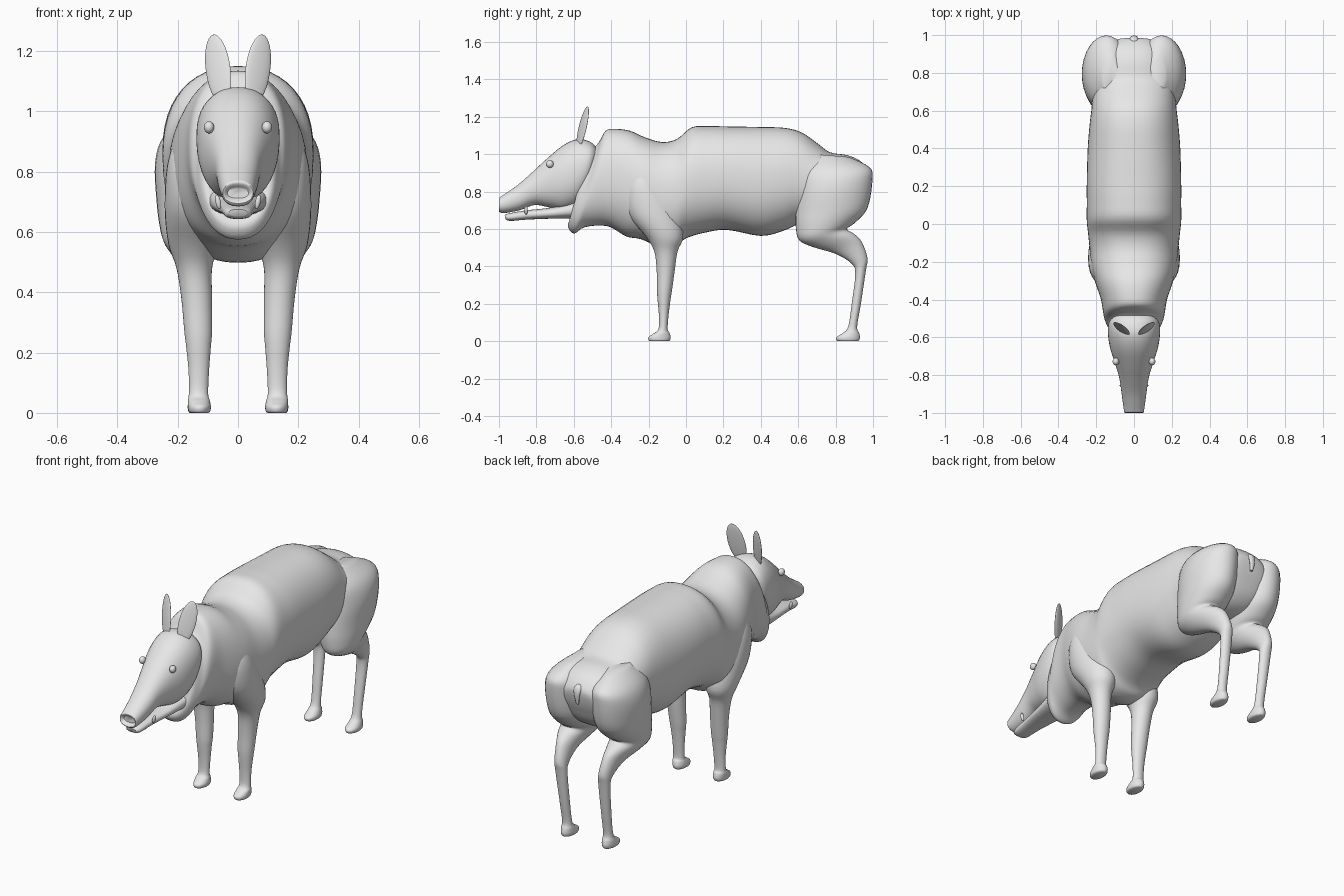
import bpy, bmesh, math
from mathutils import Matrix, Euler, Vector

hide = bpy.data.materials.new("grey_hide")
hide.diffuse_color = (0.8, 0.8, 0.8, 1)


def finish(bm, name, mirror=False):
    bmesh.ops.recalc_face_normals(bm, faces=bm.faces[:])
    mesh = bpy.data.meshes.new(name)
    bm.to_mesh(mesh)
    bm.free()
    ob = bpy.data.objects.new(name, mesh)
    bpy.context.collection.objects.link(ob)
    mesh.materials.append(hide)
    if mirror:
        mod = ob.modifiers.new("mirror", 'MIRROR')
        mod.use_mirror_merge = False
    bpy.ops.object.select_all(action='DESELECT')
    ob.select_set(True)
    bpy.context.view_layer.objects.active = ob
    bpy.ops.object.shade_smooth_by_angle(angle=math.radians(50))
    return ob


def spline(rows, steps):
    """Catmull-Rom interpolation through the stations."""
    out = []
    for i in range(len(rows) - 1):
        p0, p1, p2 = rows[max(i - 1, 0)], rows[i], rows[i + 1]
        p3 = rows[min(i + 2, len(rows) - 1)]
        for s in range(steps):
            t = s / steps
            out.append([0.5 * (2 * b + (c - a) * t + (2 * a - 5 * b + 4 * c - d) * t * t
                               + (3 * b - a - 3 * c + d) * t ** 3)
                        for a, b, c, d in zip(p0, p1, p2, p3)])
    out.append(list(rows[-1]))
    return out


def loft(name, rows, power=2.0, sides=32, steps=4, mirror=False):
    """Station: (y, z) of one edge, (y, z) of the other, half width, x centre."""
    rows = [tuple(r) + (0.0,) * (6 - len(r)) for r in rows]
    bm = bmesh.new()
    rings = []
    for ya, za, yb, zb, w, cx in spline(rows, steps):
        ring = []
        for k in range(sides):
            ang = 2 * math.pi * k / sides
            c, s = math.cos(ang), math.sin(ang)
            u = math.copysign(abs(c) ** (2 / power), c)
            v = math.copysign(abs(s) ** (2 / power), s)
            y = (ya + yb) / 2 + (ya - yb) / 2 * u
            z = (za + zb) / 2 + (za - zb) / 2 * u
            ring.append(bm.verts.new((cx + w * v, y, max(z, 0))))
        rings.append(ring)
    for a, b in zip(rings, rings[1:]):
        for k in range(sides):
            n = (k + 1) % sides
            bm.faces.new((a[k], a[n], b[n], b[k]))
    bm.faces.new(rings[0])
    bm.faces.new(rings[-1])
    return finish(bm, name, mirror)


def ellipsoid(name, centre, radii, rot=(0, 0, 0), mirror=True):
    bm = bmesh.new()
    m = (Matrix.Translation(Vector(centre))
         @ Euler([math.radians(r) for r in rot]).to_matrix().to_4x4()
         @ Matrix.Diagonal((*radii, 1)))
    bmesh.ops.create_uvsphere(bm, u_segments=24, v_segments=16, radius=1, matrix=m)
    return finish(bm, name, mirror)


# Torso with neck, hump, back, belly and rump
loft("torso", [
    (-.56, 1.0, -.60, .67, .09), (-.50, 1.03, -.632, .62, .12),
    (-.465, 1.065, -.60, .575, .14), (-.43, 1.125, -.54, .61, .16),
    (-.38, 1.135, -.42, .615, .175), (-.30, 1.125, -.32, .56, .205),
    (-.22, 1.09, -.24, .545, .225), (-.13, 1.065, -.13, .50, .235),
    (-.05, 1.08, -.05, .51, .243), (.03, 1.143, 0, .55, .25),
    (.12, 1.15, .10, .58, .25), (.22, 1.148, .22, .595, .25),
    (.40, 1.145, .40, .563, .245), (.53, 1.14, .52, .59, .235),
    (.62, 1.115, .60, .625, .225), (.70, 1.06, .68, .63, .22),
    (.77, 1.01, .77, .63, .22), (.86, .995, .86, .65, .20),
    (.93, .965, .92, .70, .17), (.98, .91, .955, .77, .11),
    (.985, .87, .97, .81, .05)], power=2.25, sides=48)

# Head with a dished snout tip
loft("head", [
    (-.982, .745, -.982, .712, .035), (-.998, .765, -1.0, .695, .05),
    (-.975, .783, -.975, .685, .055), (-.90, .835, -.89, .70, .066),
    (-.82, .905, -.81, .728, .078), (-.75, .97, -.73, .715, .10),
    (-.66, 1.045, -.65, .70, .127), (-.58, 1.08, -.57, .735, .138),
    (-.51, 1.065, -.52, .83, .13), (-.475, 1.03, -.49, .92, .09)],
    power=2.2, sides=40)

# Lower jaw
loft("lower_jaw", [
    (-.97, .675, -.965, .652, .03), (-.94, .685, -.94, .643, .046),
    (-.85, .70, -.85, .65, .056), (-.72, .715, -.72, .655, .075),
    (-.60, .75, -.60, .655, .095)], power=2.4)

# Front legs with shoulder and hoof
loft("front_leg", [
    (-.27, .92, -.20, .92, .035, .17), (-.325, .82, -.12, .82, .085, .15),
    (-.31, .68, -.04, .68, .095, .148), (-.215, .56, -.015, .56, .083, .148),
    (-.17, .48, -.045, .48, .059, .145), (-.157, .38, -.06, .38, .051, .137),
    (-.155, .27, -.075, .27, .046, .132), (-.152, .22, -.083, .22, .041, .131),
    (-.145, .14, -.093, .14, .034, .13), (-.147, .065, -.098, .065, .032, .131),
    (-.175, .04, -.088, .045, .036, .13), (-.20, .022, -.082, .022, .038, .128),
    (-.20, .006, -.086, .006, .036, .128), (-.193, 0, -.092, 0, .03, .128)],
    mirror=True)

# Hind legs with thigh, hock and hoof
loft("hind_leg", [
    (.69, 1.0, .87, .985, .04, .12), (.61, .91, .982, .93, .105, .14),
    (.597, .80, .997, .86, .127, .148), (.587, .69, .97, .71, .122, .148),
    (.587, .61, .90, .63, .11, .15), (.605, .54, .86, .60, .092, .155),
    (.68, .503, .90, .573, .07, .155), (.80, .467, .94, .53, .046, .148),
    (.885, .415, .97, .445, .035, .14), (.905, .36, .962, .38, .033, .136),
    (.886, .20, .935, .20, .028, .132), (.868, .08, .915, .08, .027, .13),
    (.84, .045, .925, .045, .033, .13), (.805, .022, .93, .022, .037, .13),
    (.805, .006, .926, .006, .035, .13), (.812, 0, .92, 0, .03, .13)],
    mirror=True)

# Short tail
loft("tail", [
    (.95, .93, .95, .90, .02), (.985, .92, .975, .885, .022),
    (.998, .88, .98, .87, .018), (.99, .82, .975, .82, .008)], sides=16)

# Ears, eyes and tusks
ellipsoid("ear", (.066, -.553, 1.14), (.045, .009, .119), (-9, 13, 24))
ellipsoid("eye", (.096, -.728, .947), (.017, .02, .02))
ellipsoid("tusk", (.066, -.855, .70), (.009, .009, .024), (0, 12, 0))
